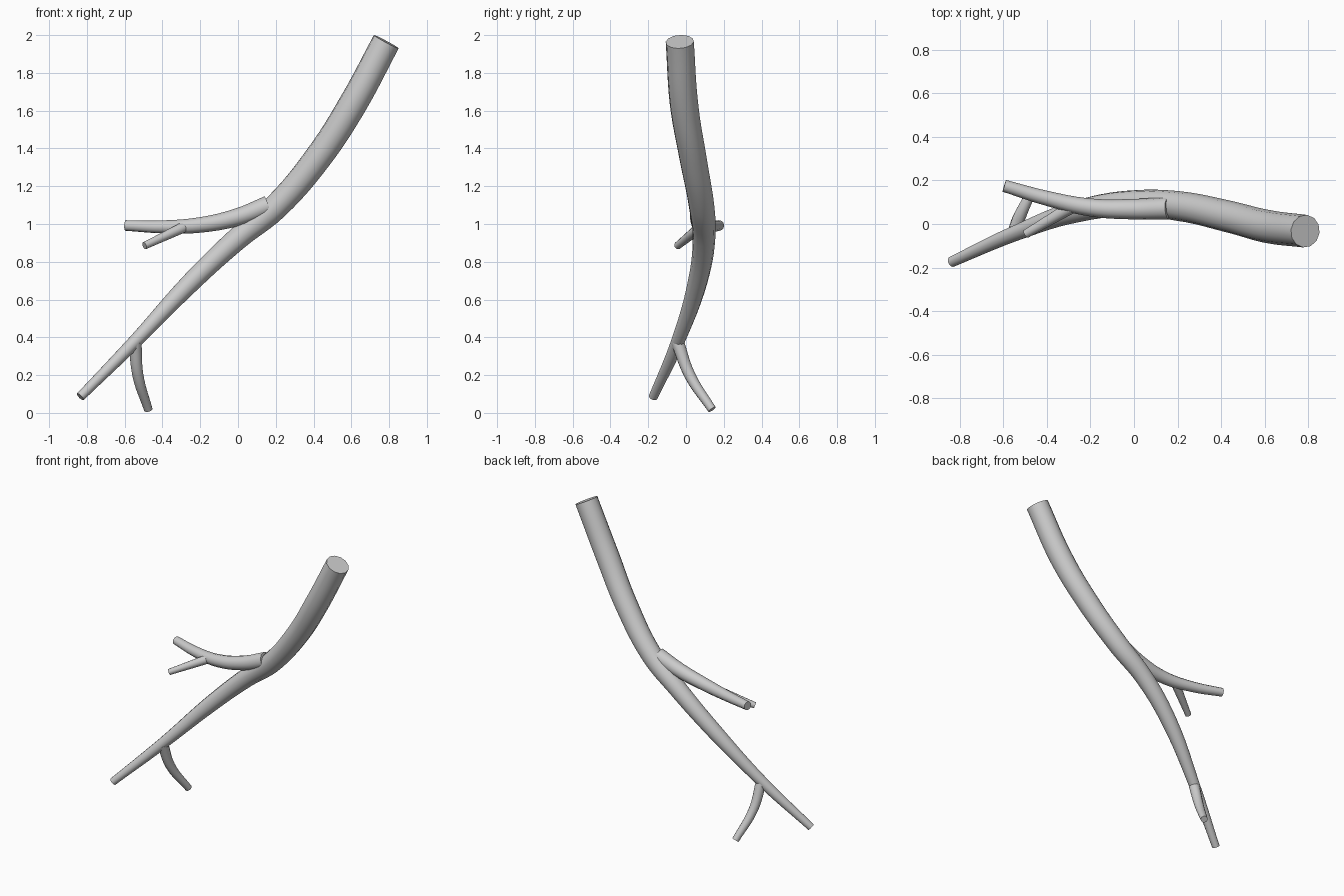
import bpy
import math

if "Cube" in bpy.data.objects:
    bpy.data.objects.remove(bpy.data.objects["Cube"])


def limb(name, points):
    """Tapered round limb through (x, y, z, radius) points, flat capped."""
    curve = bpy.data.curves.new(name, 'CURVE')
    curve.dimensions = '3D'
    curve.bevel_depth = 1.0
    curve.bevel_resolution = 4
    curve.resolution_u = 6
    curve.use_fill_caps = True
    spline = curve.splines.new('BEZIER')
    spline.bezier_points.add(len(points) - 1)
    for bp, (x, y, z, r) in zip(spline.bezier_points, points):
        bp.co = (x, y, z)
        bp.radius = r
        bp.handle_left_type = bp.handle_right_type = 'AUTO'
    obj = bpy.data.objects.new(name, curve)
    bpy.context.collection.objects.link(obj)
    bpy.ops.object.select_all(action='DESELECT')
    obj.select_set(True)
    bpy.context.view_layer.objects.active = obj
    bpy.ops.object.convert(target='MESH')
    bpy.ops.object.shade_smooth_by_angle(angle=math.radians(40))
    return bpy.context.object


# Main stem, thick at the top and thin at the foot
limb("main_stem", [
    (0.785, -0.033, 1.965, 0.075),
    (0.605, -0.010, 1.63, 0.076),
    (0.43, 0.035, 1.36, 0.073),
    (0.20, 0.083, 1.09, 0.068),
    (0.0, 0.095, 0.925, 0.060),
    (-0.24, 0.063, 0.70, 0.052),
    (-0.55, -0.045, 0.373, 0.036),
    (-0.835, -0.173, 0.085, 0.025),
])

# Side branch leaving the middle of the stem
limb("side_branch", [
    (0.16, 0.073, 1.098, 0.052),
    (0.0, 0.068, 1.037, 0.047),
    (-0.20, 0.076, 0.995, 0.041),
    (-0.40, 0.118, 0.985, 0.034),
    (-0.595, 0.175, 0.992, 0.028),
])

# Short straight twig on the side branch
limb("side_twig", [
    (-0.29, 0.075, 0.982, 0.029),
    (-0.495, -0.045, 0.885, 0.020),
])

# Curved twig near the foot of the stem
limb("lower_twig", [
    (-0.545, -0.045, 0.375, 0.035),
    (-0.53, 0.02, 0.20, 0.030),
    (-0.475, 0.138, 0.018, 0.023),
])
